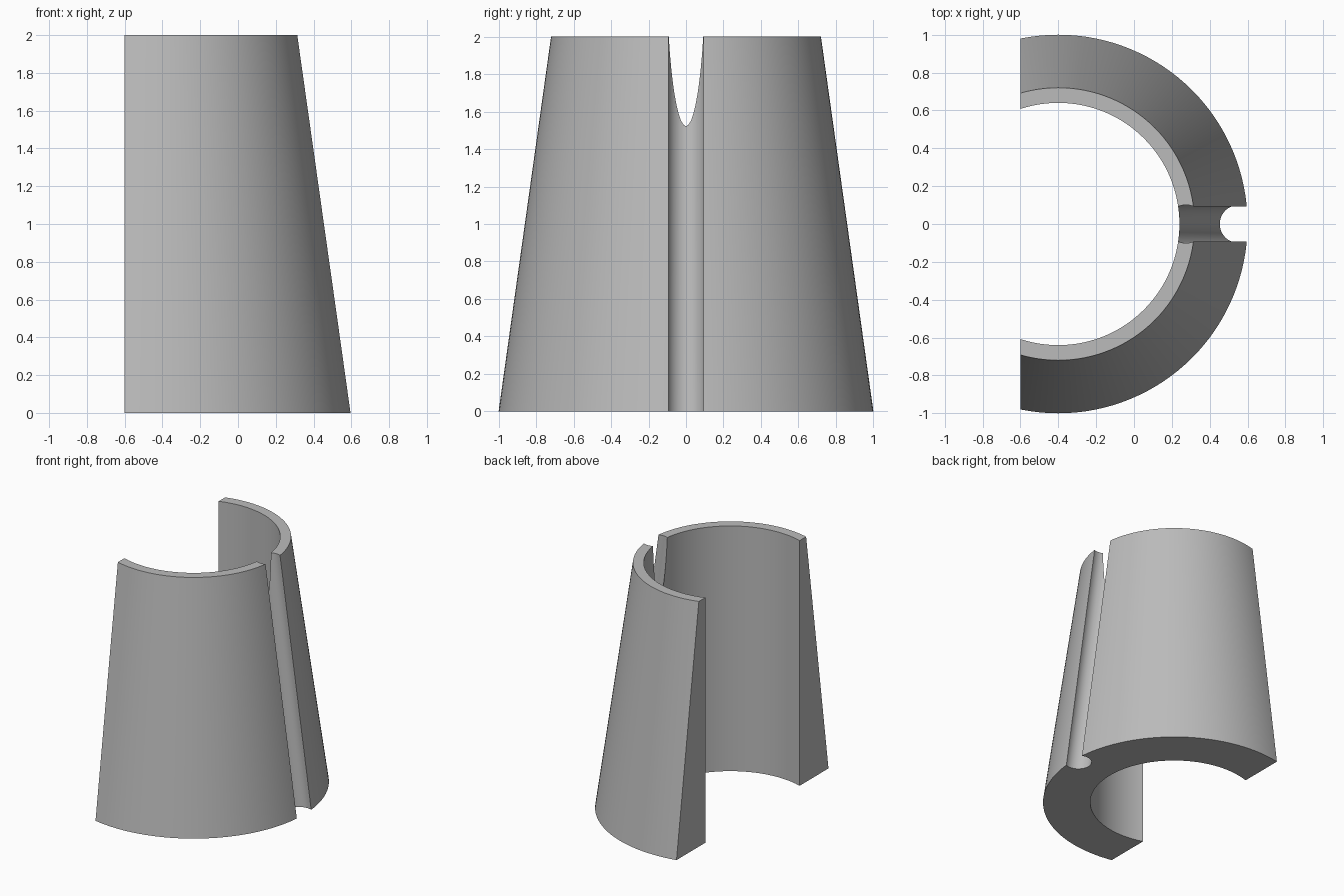
import bpy
import math

default = bpy.data.objects.get("Cube")
if default:
    bpy.data.objects.remove(default, do_unlink=True)

AXIS_X = -0.4      # centre line of the cone and its bore
SLOPE = 0.14       # how far the outer wall leans in per unit of height

# Plain grey material
grey = bpy.data.materials.new("plain_grey")
grey.use_nodes = True
colour = (0.5, 0.5, 0.5, 1)
grey.diffuse_color = colour
grey.node_tree.nodes["Principled BSDF"].inputs["Base Color"].default_value = colour

# Tapered outer body
bpy.ops.mesh.primitive_cone_add(vertices=128, radius1=1, radius2=1 - 2 * SLOPE,
                                depth=2, location=(AXIS_X, 0, 1))
sleeve = bpy.context.object
sleeve.name = "tapered_half_sleeve"
sleeve.data.materials.append(grey)


def cut_away(cutter):
    """Subtract the cutter from the sleeve and discard it."""
    cutter.hide_render = True
    cutter.data.materials.append(grey)
    bpy.context.view_layer.objects.active = sleeve
    mod = sleeve.modifiers.new("cut", 'BOOLEAN')
    mod.operation = 'DIFFERENCE'
    mod.solver = 'EXACT'
    mod.object = cutter
    bpy.ops.object.modifier_apply(modifier=mod.name)
    bpy.data.objects.remove(cutter, do_unlink=True)


# Straight bore
bpy.ops.mesh.primitive_cylinder_add(vertices=128, radius=0.64, depth=3,
                                    location=(AXIS_X, 0, 1))
cut_away(bpy.context.object)

# Flat open side
bpy.ops.mesh.primitive_cube_add(size=4, location=(-2.6, 0, 1))
cut_away(bpy.context.object)

# Round groove running parallel to the sloping wall
bpy.ops.mesh.primitive_cylinder_add(vertices=48, radius=0.101, depth=3,
                                    location=(0.555 - SLOPE, 0, 1),
                                    rotation=(0, -math.atan(SLOPE), 0))
cut_away(bpy.context.object)

# Smooth walls with crisp edges
bpy.ops.object.select_all(action='DESELECT')
sleeve.select_set(True)
bpy.context.view_layer.objects.active = sleeve
bpy.ops.object.shade_smooth_by_angle(angle=math.radians(30))
